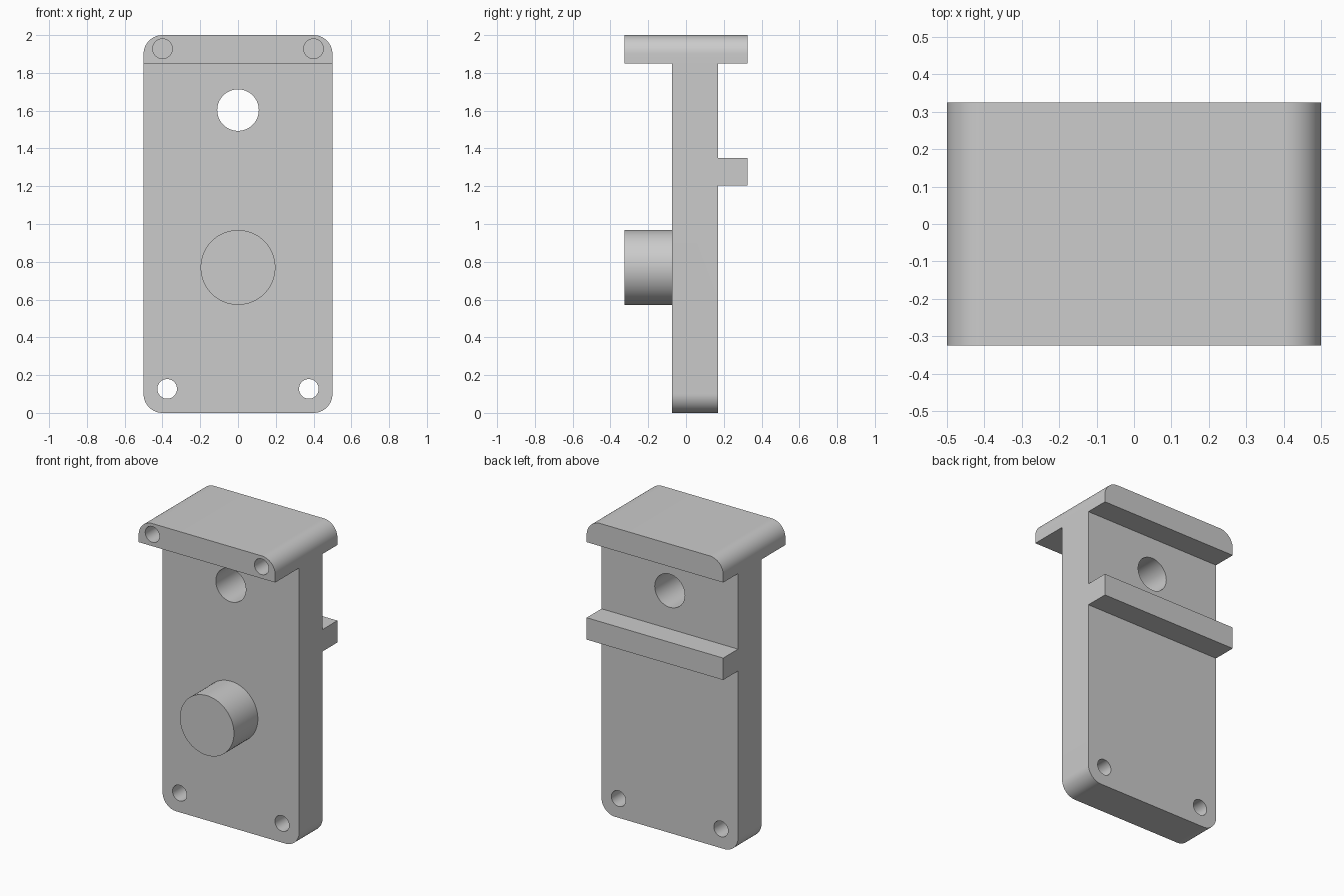
import bpy
import bmesh
import math
from mathutils import Vector

cube = bpy.data.objects.get("Cube")
if cube:
    bpy.data.objects.remove(cube, do_unlink=True)

grey = bpy.data.materials.new("plain grey")
grey.use_nodes = True
GREY = (0.6, 0.6, 0.6, 1)
grey.diffuse_color = GREY
grey.node_tree.nodes["Principled BSDF"].inputs["Base Color"].default_value = GREY


def prism(name, points, offset):
    """Extrude a closed outline along the offset vector."""
    bm = bmesh.new()
    face = bm.faces.new([bm.verts.new(p) for p in points])
    out = bmesh.ops.extrude_face_region(bm, geom=[face])
    moved = [v for v in out["geom"] if isinstance(v, bmesh.types.BMVert)]
    bmesh.ops.translate(bm, verts=moved, vec=Vector(offset))
    bmesh.ops.recalc_face_normals(bm, faces=bm.faces)
    mesh = bpy.data.meshes.new(name)
    bm.to_mesh(mesh)
    bm.free()
    mesh.materials.append(grey)
    obj = bpy.data.objects.new(name, mesh)
    bpy.context.collection.objects.link(obj)
    return obj


def arc(x, z, r, start, sweep, steps, y):
    """Points on an arc in the plane facing the front."""
    angles = [math.radians(start + sweep * i / steps) for i in range(steps + 1)]
    return [(x + r * math.cos(a), y, z + r * math.sin(a)) for a in angles]


def cylinder(name, x, z, r, y0, y1):
    return prism(name, arc(x, z, r, 0, 360, 64, y0)[:-1], (0, y1 - y0, 0))


def combine(target, tool, operation):
    """Apply a boolean and discard the tool."""
    mod = target.modifiers.new(operation, "BOOLEAN")
    mod.operation, mod.object, mod.solver = operation, tool, "EXACT"
    bpy.ops.object.select_all(action="DESELECT")
    bpy.context.view_layer.objects.active = target
    target.select_set(True)
    bpy.ops.object.modifier_apply(modifier=mod.name)
    bpy.data.objects.remove(tool, do_unlink=True)


FRONT, BACK = -0.325, 0.325
PLATE_FRONT, PLATE_BACK = -0.075, 0.17
CORNER = 0.1

# Plate, cap and rear ledge share one side profile
profile = [
    (PLATE_FRONT, -0.1), (PLATE_BACK, -0.1),
    (PLATE_BACK, 1.205), (BACK, 1.205), (BACK, 1.35), (PLATE_BACK, 1.35),
    (PLATE_BACK, 1.85), (BACK, 1.85), (BACK, 2.1),
    (FRONT, 2.1), (FRONT, 1.85), (PLATE_FRONT, 1.85),
]
body = prism("mounting_bracket", [(-0.6, y, z) for y, z in profile], (1.2, 0, 0))

# Rounded outline trims the body
outline = []
corners = [(0.4, 1.9), (-0.4, 1.9), (-0.4, 0.1), (0.4, 0.1)]
for i, (x, z) in enumerate(corners):
    outline += arc(x, z, CORNER, 90 * i, 90, 16, -0.5)
combine(body, prism("outline_trim", outline, (0, 1, 0)), "INTERSECT")

# Round boss on the front
combine(body, cylinder("boss", 0, 0.77, 0.198, FRONT, 0), "UNION")

# Large through hole, lower through holes, blind holes in the cap
combine(body, cylinder("large_hole", 0, 1.603, 0.11, -0.2, 0.3), "DIFFERENCE")
for side in (-1, 1):
    combine(body, cylinder("lower_hole", side * 0.375, 0.127, 0.052, -0.2, 0.3), "DIFFERENCE")
    combine(body, cylinder("cap_hole", side * 0.4, 1.928, 0.052, -0.4, 0), "DIFFERENCE")

bpy.ops.object.shade_smooth_by_angle(angle=math.radians(30))
